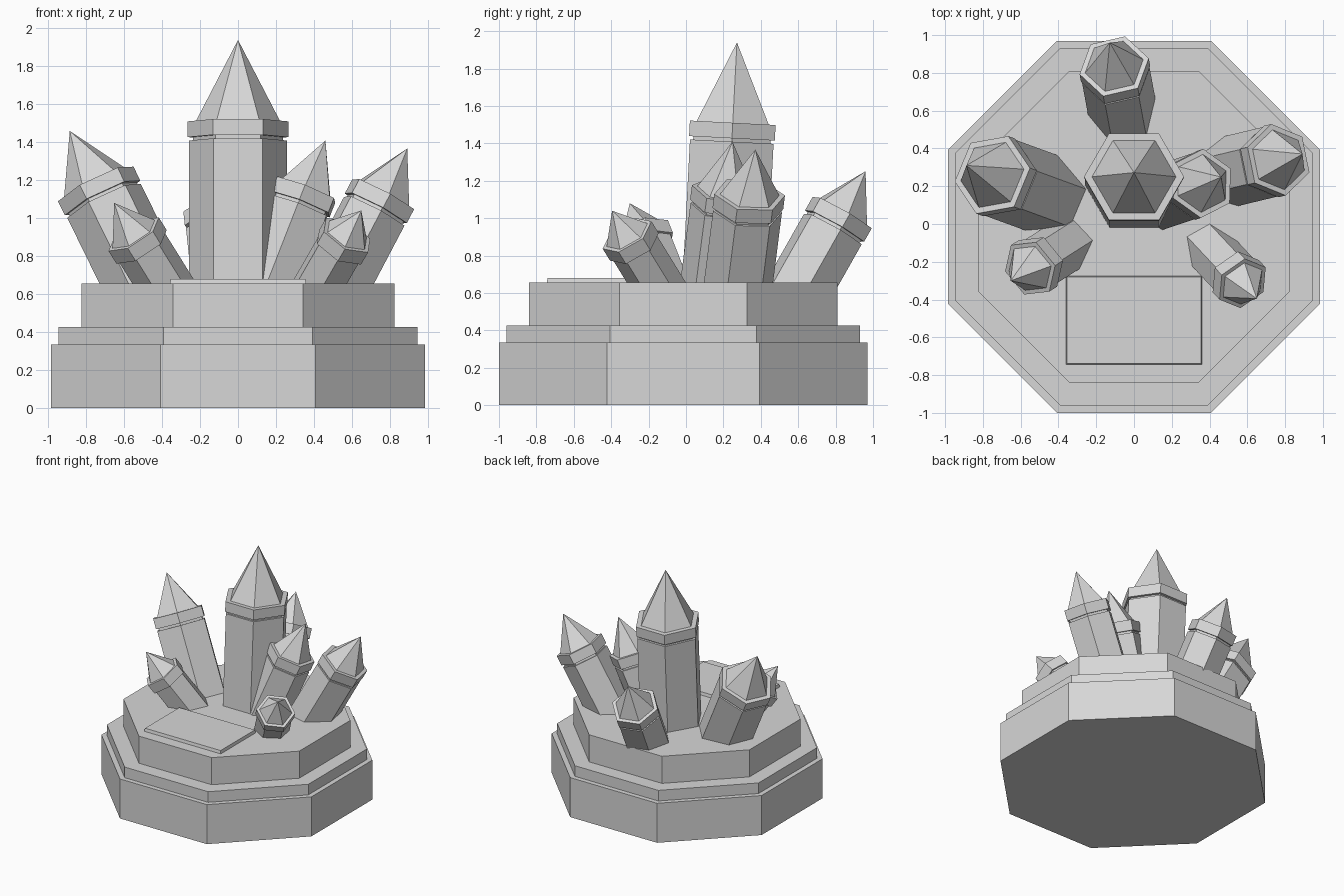
import bpy
import bmesh
import math
from mathutils import Vector, Matrix

old = bpy.data.objects.get("Cube")
if old:
    bpy.data.objects.remove(old, do_unlink=True)

STONE = (0.68, 0.68, 0.68, 1.0)
stone = bpy.data.materials.new("pale_grey_stone")
stone.use_nodes = True
stone.diffuse_color = STONE
stone.node_tree.nodes["Principled BSDF"].inputs["Base Color"].default_value = STONE


def finish(name, bm):
    """Turn a bmesh into a flat-shaded stone object."""
    bmesh.ops.recalc_face_normals(bm, faces=bm.faces)
    mesh = bpy.data.meshes.new(name)
    bm.to_mesh(mesh)
    bm.free()
    mesh.materials.append(stone)
    obj = bpy.data.objects.new(name, mesh)
    bpy.context.collection.objects.link(obj)
    return obj


def lathe(name, profile, sides, phase, matrix):
    """Sweep a (radius, height) profile round an axis; zero radius makes a tip."""
    bm = bmesh.new()
    rings = []
    for radius, height in profile:
        if radius == 0:
            rings.append([bm.verts.new((0, 0, height))] * sides)
            continue
        ring = []
        for i in range(sides):
            a = phase + math.tau * i / sides
            ring.append(bm.verts.new((radius * math.cos(a), radius * math.sin(a), height)))
        rings.append(ring)
    for low, high in zip(rings, rings[1:]):
        for i in range(sides):
            j = (i + 1) % sides
            corners = [low[i], low[j], high[j], high[i]]
            bm.faces.new(list(dict.fromkeys(corners)))
    bm.faces.new(rings[0])
    if profile[-1][0] > 0:
        bm.faces.new(rings[-1])
    bm.transform(matrix)
    return finish(name, bm)


# Stepped octagonal plinth
CENTRE_Y = -0.015
tiers = [
    ("plinth_base", 0.985, 0.0, 0.335),
    ("plinth_step", 0.945, 0.335, 0.425),
    ("plinth_top", 0.825, 0.425, 0.655),
]
for name, apothem, bottom, top in tiers:
    r = apothem / math.cos(math.pi / 8)
    lathe(name, [(r, bottom), (r, top)], 8, math.pi / 8,
          Matrix.Translation((0, CENTRE_Y, 0)))

# Thin blank slab at the front of the plinth, top edge slightly drawn in
bm = bmesh.new()
bmesh.ops.create_cube(bm, size=1)
for v in bm.verts:
    inset = 0.008 if v.co.z > 0 else 0
    v.co.x *= 0.725 - inset * 2
    v.co.y = -0.51 + v.co.y * (0.475 - inset * 2)
    v.co.z = 0.68 if v.co.z > 0 else 0.64
finish("front_slab", bm)


def crystal(name, foot, rim, tip_length, radius, phase, shaft=0.975):
    """Six-sided shaft, grooved collar and pointed tip along foot -> rim."""
    foot, rim = Vector(foot), Vector(rim)
    axis = (rim - foot).normalized()
    side = (Vector((1, 0, 0)) - axis * axis.x).normalized()
    matrix = Matrix((side, axis.cross(side), axis)).transposed().to_4x4()
    matrix.translation = rim
    collar, groove = 0.083, 0.018
    length = (rim - foot).length + 0.1
    profile = [
        (radius * shaft, -length),
        (radius * shaft, -collar - groove),
        (radius * 0.9, -collar - groove),
        (radius * 0.9, -collar),
        (radius, -collar),
        (radius, 0),
        (radius * 0.84, 0),
        (0, tip_length),
    ]
    lathe(name, profile, 6, math.radians(phase), matrix)


# Crystal cluster: foot on the plinth, centre of the collar rim, tip, radius, roll
crystal("main_crystal", (0, 0.205, 0.65), (0, 0.25, 1.51), 0.43, 0.265, 0)
crystal("right_large_crystal", (-0.49, 0.165, 0.65), (-0.75, 0.26, 1.18), 0.315, 0.222, 5)
crystal("back_crystal", (-0.065, 0.62, 0.65), (-0.105, 0.835, 1.03), 0.255, 0.188, 12)
crystal("left_outer_crystal", (0.515, 0.28, 0.65), (0.765, 0.34, 1.125), 0.275, 0.193, -17)
crystal("left_inner_crystal", (0.165, 0.15, 0.65), (0.36, 0.215, 1.15), 0.28, 0.185, 28)
crystal("front_left_crystal", (0.425, -0.155, 0.65), (0.575, -0.315, 0.91), 0.17, 0.15, 25, 0.9)
crystal("front_right_crystal", (-0.385, -0.13, 0.65), (-0.55, -0.235, 0.915), 0.205, 0.16, 17, 0.9)
